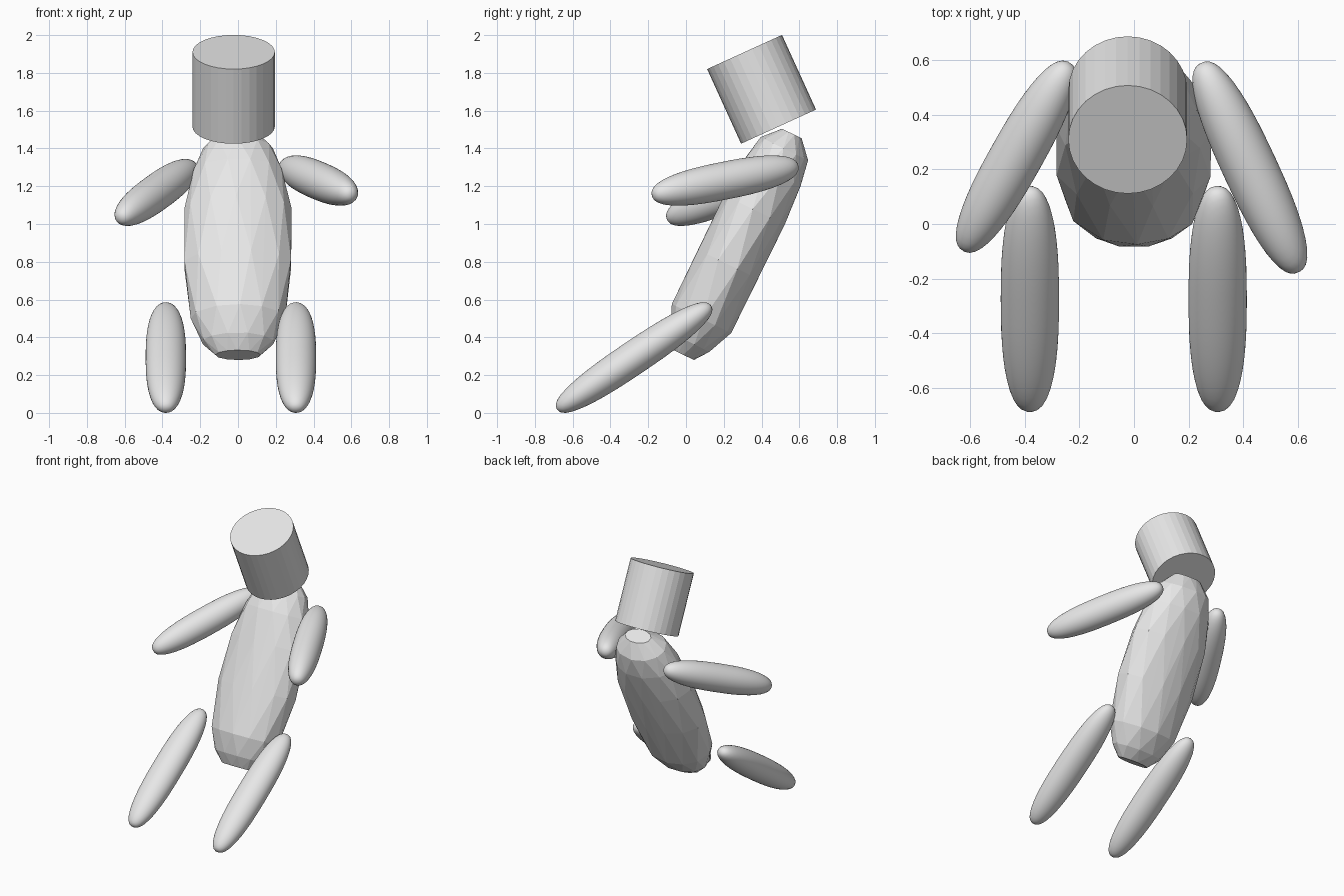
import bpy, bmesh, math, random
from mathutils import Vector, Matrix

cube = bpy.data.objects.get("Cube")
if cube:
    bpy.data.objects.remove(cube)
random.seed(4)

grey = bpy.data.materials.new("plain_grey")
grey.use_nodes = True
grey.diffuse_color = (0.8, 0.8, 0.8, 1)
grey.node_tree.nodes["Principled BSDF"].inputs["Base Color"].default_value = (0.8, 0.8, 0.8, 1)


def finish(name, bm, location, rotation, smooth=False):
    """Turn a bmesh into a placed, coloured object."""
    bmesh.ops.recalc_face_normals(bm, faces=bm.faces)
    mesh = bpy.data.meshes.new(name)
    bm.to_mesh(mesh)
    bm.free()
    for face in mesh.polygons:
        face.use_smooth = smooth
    mesh.materials.append(grey)
    obj = bpy.data.objects.new(name, mesh)
    obj.matrix_world = Matrix.Translation(location) @ rotation.to_4x4()
    bpy.context.collection.objects.link(obj)


def limb(name, centre, direction, size, power=2.5):
    """Blunt-ended ellipsoid whose long axis follows the direction."""
    bm = bmesh.new()
    bmesh.ops.create_icosphere(bm, subdivisions=4, radius=1)
    for v in bm.verts:
        r = math.hypot(v.co.x, v.co.y)
        full = max(0, 1 - abs(v.co.z) ** power) ** (1 / power)
        k = full / r if r > 1e-4 else 0
        v.co = (v.co.x * k * size[0], v.co.y * k * size[1], v.co.z * size[2])
    turn = Vector(direction).to_track_quat('Z', 'Y').to_matrix()
    finish(name, bm, centre, turn, smooth=True)


# Head: tilted plain cylinder
bm = bmesh.new()
bmesh.ops.create_cone(bm, cap_ends=True, segments=32, radius1=0.218, radius2=0.218, depth=0.434)
finish("head", bm, (-0.023, 0.40, 1.713), Matrix.Rotation(math.radians(24.5), 3, 'X'))

# Torso: faceted hull over staggered oval rings (height, half width, half depth)
rings = [(-0.655, 0.12, 0.06), (-0.58, 0.19, 0.12), (-0.44, 0.25, 0.175),
         (-0.12, 0.295, 0.18), (0.2, 0.285, 0.178), (0.42, 0.24, 0.17),
         (0.56, 0.185, 0.14), (0.65, 0.10, 0.06)]
bm = bmesh.new()
sides = 12
for i, (z, rx, ry) in enumerate(rings):
    for j in range(sides):
        a = math.tau * (j + 0.5 * (i % 2) + random.uniform(-0.12, 0.12)) / sides
        bm.verts.new((rx * math.cos(a), ry * math.sin(a), z))
hull = bmesh.ops.convex_hull(bm, input=bm.verts)
loose = [v for v in bm.verts if not v.link_faces]
bmesh.ops.delete(bm, geom=loose, context='VERTS')
finish("torso", bm, (0, 0.275, 0.895), Matrix.Rotation(math.radians(-26), 3, 'X'))

# Legs: same pose on both sides
for name, x in (("left_leg", 0.307), ("right_leg", -0.382)):
    limb(name, (x, -0.275, 0.293), (0, -0.829, -0.559), (0.107, 0.09, 0.492))

# Arms: each reaches forward at its own angle
limb("left_arm", (0.425, 0.207, 1.23), (0.415, -0.892, -0.178), (0.1, 0.1, 0.43))
limb("right_arm", (-0.432, 0.247, 1.167), (-0.462, -0.821, -0.334), (0.097, 0.097, 0.418))
